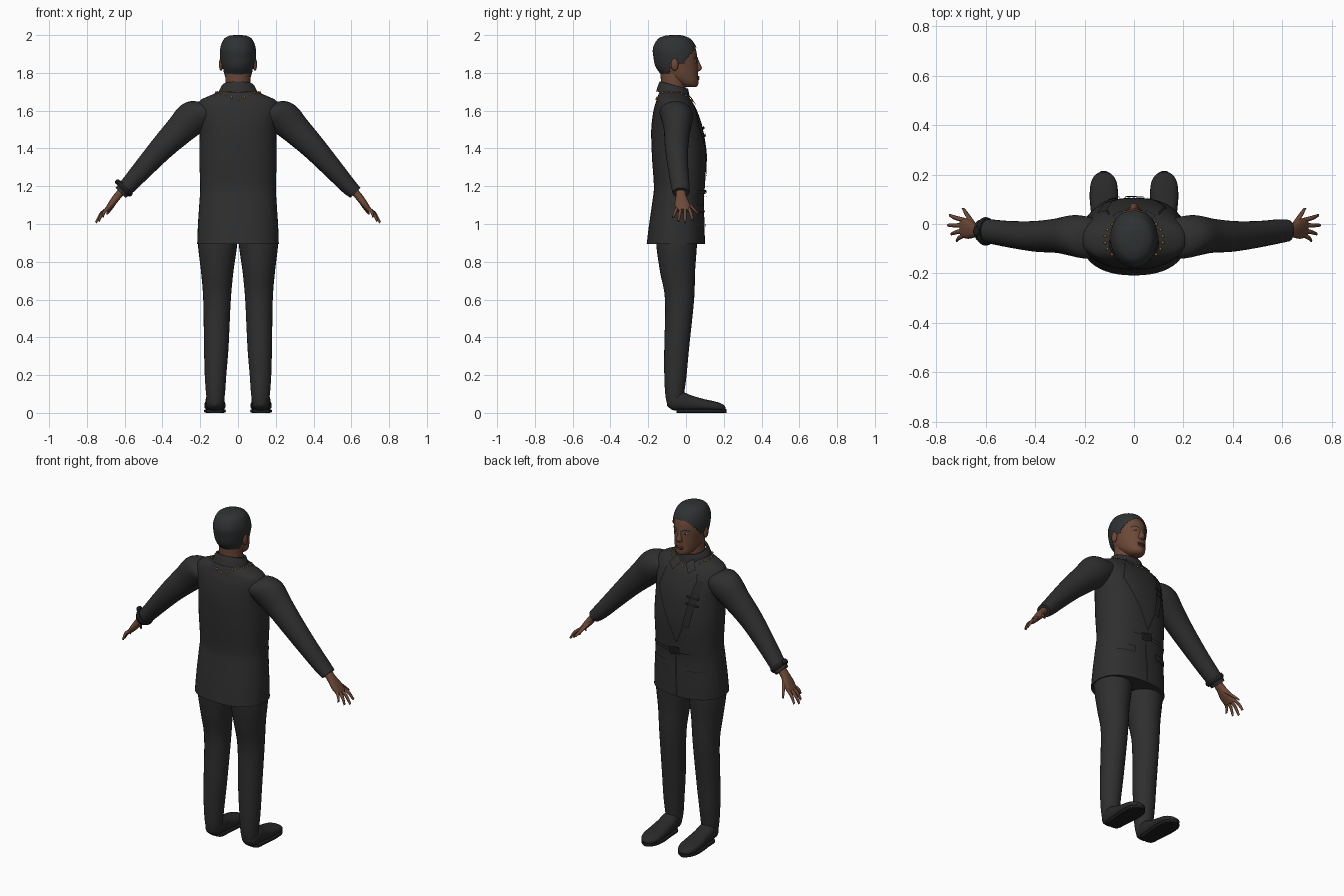
import bpy, bmesh, math
from mathutils import Vector as V
from mathutils.bvhtree import BVHTree

if "Cube" in bpy.data.objects:
    bpy.data.objects.remove(bpy.data.objects["Cube"])


def material(name, *rgb):
    m = bpy.data.materials.new(name)
    m.use_nodes = True
    m.diffuse_color = (*rgb, 1)
    bsdf = m.node_tree.nodes["Principled BSDF"]
    bsdf.inputs["Base Color"].default_value = (*rgb, 1)
    bsdf.inputs["Roughness"].default_value = 0.8
    return m


CLOTH = material("charcoal cloth", .028, .028, .028)
TRIM = material("black trim", .012, .012, .012)
LEATHER = material("black leather", .022, .022, .022)
HAIR = material("dark hair", .028, .031, .032)
SKIN = material("brown skin", .15, .065, .038)
LIP = material("dark lip", .11, .04, .028)
WHITE = material("eye white", .4, .36, .32)
GOLD = material("gold bead", .4, .19, .04)


def finish(name, bm, mat, angle=50):
    bmesh.ops.recalc_face_normals(bm, faces=bm.faces)
    me = bpy.data.meshes.new(name)
    bm.to_mesh(me)
    bm.free()
    ob = bpy.data.objects.new(name, me)
    bpy.context.collection.objects.link(ob)
    me.materials.append(mat)
    bpy.ops.object.select_all(action='DESELECT')
    ob.select_set(True)
    bpy.context.view_layer.objects.active = ob
    bpy.ops.object.shade_smooth_by_angle(angle=math.radians(angle))
    return ob


def catmull(rows, steps):
    out = []
    for i in range(len(rows) - 1):
        a, b, c, d = (rows[max(0, min(len(rows) - 1, i + k))] for k in (-1, 0, 1, 2))
        for s in range(steps):
            t = s / steps
            out.append([q + .5 * t * (r - p + t * (2*p - 5*q + 4*r - w + t * (3*(q - r) + w - p)))
                        for p, q, r, w in zip(a, b, c, d)])
    return out + [list(rows[-1])]


def loft(rows, u=(1, 0, 0), v=(0, 1, 0), n=28, steps=4, power=2.0, caps=True):
    """Skin rings given as x, y, z, radius along u, radius along v."""
    bm, rings = bmesh.new(), []
    u, v = V(u).normalized(), V(v).normalized()
    for x, y, z, a, b in catmull(rows, steps):
        ring = []
        for k in range(n):
            c, s = math.cos(math.tau * k / n), math.sin(math.tau * k / n)
            p = V((x, y, z)) + u * a * math.copysign(abs(c) ** (2 / power), c)
            ring.append(bm.verts.new(p + v * b * math.copysign(abs(s) ** (2 / power), s)))
        rings.append(ring)
    for r, q in zip(rings, rings[1:]):
        for k in range(n):
            bm.faces.new((r[k], r[k - 1], q[k - 1], q[k]))
    if caps:
        bm.faces.new(rings[0])
        bm.faces.new(rings[-1])
    return bm


def ball(name, pos, size, mat, seg=16):
    bm = bmesh.new()
    bmesh.ops.create_uvsphere(bm, u_segments=seg, v_segments=seg // 2, radius=1)
    bmesh.ops.scale(bm, vec=size, verts=bm.verts)
    bmesh.ops.translate(bm, vec=pos, verts=bm.verts)
    return finish(name, bm, mat)


def standing(rows, **kw):
    """Upright loft from z, half width, back y, front y."""
    return loft([(0, (b + f) / 2, z, w, (f - b) / 2) for z, w, b, f in rows], **kw)


# Jacket body
jacket_bm = standing([(.895, .216, -.208, .1), (1.0, .212, -.195, .098), (1.12, .204, -.178, .094),
                      (1.2, .2, -.17, .1), (1.35, .205, -.18, .106), (1.5, .203, -.184, .09),
                      (1.6, .215, -.172, .058), (1.65, .205, -.158, .03), (1.675, .16, -.15, .012),
                      (1.7, .1, -.14, -.01)], n=48, power=2.3)
surface = BVHTree.FromBMesh(jacket_bm)
finish("jacket", jacket_bm, CLOTH)


def plate(name, path, width, mat, tree=surface, lift=.004, steps=8):
    """Ribbon along x, z points, laid on the forward surface of a body part."""
    bm, rows = bmesh.new(), []
    path = [V(p) for p in path]
    for i, (a, b) in enumerate(zip(path, path[1:])):
        d = (b - a).normalized()
        side = V((-d.y, d.x)) * width / 2
        for k in range(steps + 1):
            row = []
            for t in (-1, 0, 1):
                p = a.lerp(b, k / steps) + side * t
                hit = tree.ray_cast(V((p.x, 1, p.y)), V((0, -1, 0)))[0]
                if hit:
                    row.append(bm.verts.new(hit + V((0, lift, 0))))
            if len(row) == 3:
                rows.append(row)
    for r, q in zip(rows, rows[1:]):
        for j in (0, 1):
            bm.faces.new((r[j], r[j + 1], q[j + 1], q[j]))
    bmesh.ops.solidify(bm, geom=bm.faces[:], thickness=.004)
    return finish(name, bm, mat)


# Jacket front: lapels, strap, belt, opening and pocket flaps
for side, s in (("left", 1), ("right", -1)):
    plate(side + "_lapel_edge", [(s * .1, 1.63), (s * .13, 1.52), (-.01, 1.22)], .009, TRIM)
    plate(side + "_pocket_flap", [(s * .07, 1.08), (s * .17, 1.085)], .035, CLOTH, lift=.007)
    plate(side + "_pocket_seam", [(s * .07, 1.06), (s * .17, 1.065)], .006, TRIM)
    plate(side + "_collar_point", [(s * .025, 1.7), (s * .07, 1.64)], .045, CLOTH, lift=.012)
plate("chest_strap", [(-.13, 1.6), (-.07, 1.33)], .04, LEATHER, lift=.009)
for z in (1.5, 1.46):
    plate("strap_buckle", [(-.14, z), (-.07, z + .012)], .014, TRIM, lift=.015)
plate("belt", [(-.19, 1.17), (.19, 1.17)], .02, CLOTH, lift=.007, steps=24)
plate("belt_knot", [(-.035, 1.18), (.035, 1.165)], .045, TRIM, lift=.013)
plate("front_opening", [(.0, 1.15), (-.01, .9)], .012, TRIM)

# Shirt collar, lower in front
bm = loft([(0, -.068, 1.68, .108, .09), (0, -.066, 1.71, .098, .083), (0, -.064, 1.737, .083, .074),
           (0, -.064, 1.73, .073, .066)], n=36, steps=3, caps=False)
for vert in bm.verts:
    vert.co.z -= .26 * (vert.co.y + .07)
finish("collar", bm, CLOTH)

# Beads lying round the collar
for k in range(22):
    a = math.tau * (k + .5) / 22
    x, y = .118 * math.cos(a), -.062 + .094 * math.sin(a)
    hit = surface.ray_cast(V((x, y, 3)), V((0, 0, -1)))[0]
    if hit:
        ball("collar_bead", hit + V((0, 0, .004)), (.006, .006, .006), GOLD, 8)

# Arms, hands, legs and shoes on both sides
for side, s in (("left", 1), ("right", -1)):
    across = (s, 0, 1)
    sleeve = [(.13, -.055, 1.6, .06, .07), (.19, -.055, 1.59, .085, .085), (.245, -.047, 1.558, .091, .083),
              (.31, -.047, 1.495, .079, .07), (.4, -.05, 1.405, .066, .062), (.5, -.042, 1.295, .054, .054),
              (.585, -.03, 1.2, .044, .049), (.622, -.027, 1.165, .037, .044)]
    finish(side + "_sleeve", loft([(s * r[0], *r[1:]) for r in sleeve], u=across), CLOTH)
    palm = [(.605, -.028, 1.185, .02, .026), (.64, -.026, 1.145, .02, .028),
            (.67, -.02, 1.105, .018, .04), (.698, -.015, 1.07, .012, .038)]
    finish(side + "_palm", loft([(s * r[0], *r[1:]) for r in palm], u=across, n=16, power=2.5), SKIN)
    fingers = [("little", -.045, -.068, .717, 1.035), ("ring", -.026, -.04, .738, 1.015),
               ("middle", -.006, -.005, .752, 1.008), ("index", .015, .035, .745, 1.02)]
    for finger, y0, y1, x1, z1 in fingers:
        tip = [(s * .685, y0, 1.085, .009, .0095), (s * (.685 + x1) / 2 + s * .007, (y0 + y1) / 2,
               (1.085 + z1) / 2 + .005, .009, .0088), (s * x1, y1, z1, .006, .006)]
        finish(f"{side}_{finger}_finger", loft(tip, u=across, n=10, steps=3), SKIN)
    thumb = [(.645, -.01, 1.13, .013, .014), (.67, .03, 1.09, .011, .011), (.692, .065, 1.055, .006, .006)]
    finish(side + "_thumb", loft([(s * r[0], *r[1:]) for r in thumb], u=across, v=(s, 0, -1),
                                 n=10), SKIN)

    leg = [(.045, .12, -.058, .042, .042), (.1, .119, -.06, .05, .05), (.2, .119, -.056, .057, .059),
           (.35, .115, -.049, .065, .066), (.6, .111, -.034, .073, .077), (.75, .11, -.045, .086, .093),
           (.9, .108, -.05, .104, .108), (.98, .105, -.05, .09, .1)]
    finish(side + "_trouser_leg", loft([(s * x, y, z, a, b) for z, x, y, a, b in leg]), CLOTH)
    shoe = [(-.1, .055, .02, .018), (-.07, .055, .044, .04), (-.02, .06, .05, .05), (.03, .05, .051, .042),
            (.1, .04, .056, .032), (.16, .033, .054, .026), (.195, .027, .038, .018), (.21, .022, .012, .007)]
    finish(side + "_shoe", loft([(s * .122, y, z, a, b) for y, z, a, b in shoe], v=(0, 0, 1),
                                power=2.3), LEATHER)
    sole = [(-.05, .025), (-.035, .045), (.03, .05), (.1, .057), (.16, .054), (.195, .038), (.214, .01)]
    finish(side + "_sole", loft([(s * .122, y, .01, a, .01) for y, a in sole], v=(0, 0, 1),
                                power=6), TRIM)

# Bracelet on one wrist
bm = loft([(-.59, -.03, 1.197, .047, .053), (-.6, -.03, 1.187, .052, .058),
           (-.61, -.03, 1.176, .045, .052)], u=(-1, 0, 1), steps=3)
finish("bracelet", bm, TRIM)
ball("bracelet_clasp", (-.637, -.03, 1.222), (.014, .02, .014), TRIM)

# Neck and head
finish("neck", standing([(1.66, .07, -.13, 0), (1.73, .066, -.132, -.004), (1.8, .066, -.135, .0)]), SKIN)
head_rows = [(1.724, .022, .0, .05), (1.733, .04, -.03, .062), (1.752, .056, -.065, .066),
             (1.785, .07, -.115, .064), (1.83, .079, -.148, .063), (1.88, .086, -.16, .06),
             (1.93, .085, -.163, .05), (1.966, .068, -.14, .022), (1.985, .04, -.105, -.015),
             (1.99, .012, -.07, -.04)]
head_bm = standing(head_rows, n=40)
face = BVHTree.FromBMesh(head_bm)
finish("head", head_bm, SKIN)

# Hair cap trimmed along the hairline
hair_rows = [(z + (.01 if z > 1.95 else 0), w + .009, b - .012, f + .007) for z, w, b, f in head_rows[3:]]
bm = standing(hair_rows, n=72, steps=10)


def hairline(y):
    if y < -.085:
        return 1.795
    return 1.85 if y < -.005 else 1.87 + 1.25 * y


bald = [f for f in bm.faces if f.calc_center_median().z < hairline(f.calc_center_median().y)]
bmesh.ops.delete(bm, geom=bald, context='FACES')
finish("hair", bm, HAIR)

# Face features
finish("nose", loft([(0, .05, 1.878, .009, .012), (0, .058, 1.85, .011, .016), (0, .063, 1.826, .017, .021),
                     (0, .06, 1.812, .017, .015), (0, .056, 1.806, .008, .005)], n=16), SKIN)
ball("upper_lip", (0, .063, 1.778), (.026, .009, .006), LIP)
ball("lower_lip", (0, .062, 1.768), (.022, .009, .007), LIP)
ball("chin", (0, .046, 1.742), (.026, .019, .017), SKIN)
for side, s in (("left", 1), ("right", -1)):
    ball(side + "_eye", (s * .033, .048, 1.86), (.013, .008, .006), WHITE)
    ball(side + "_iris", (s * .033, .0535, 1.86), (.005, .004, .005), TRIM)
    plate(side + "_eyebrow", [(s * .015, 1.876), (s * .035, 1.884), (s * .056, 1.876)], .009, HAIR, face)
    ball(side + "_ear", (s * .09, -.06, 1.845), (.011, .02, .034), SKIN)
